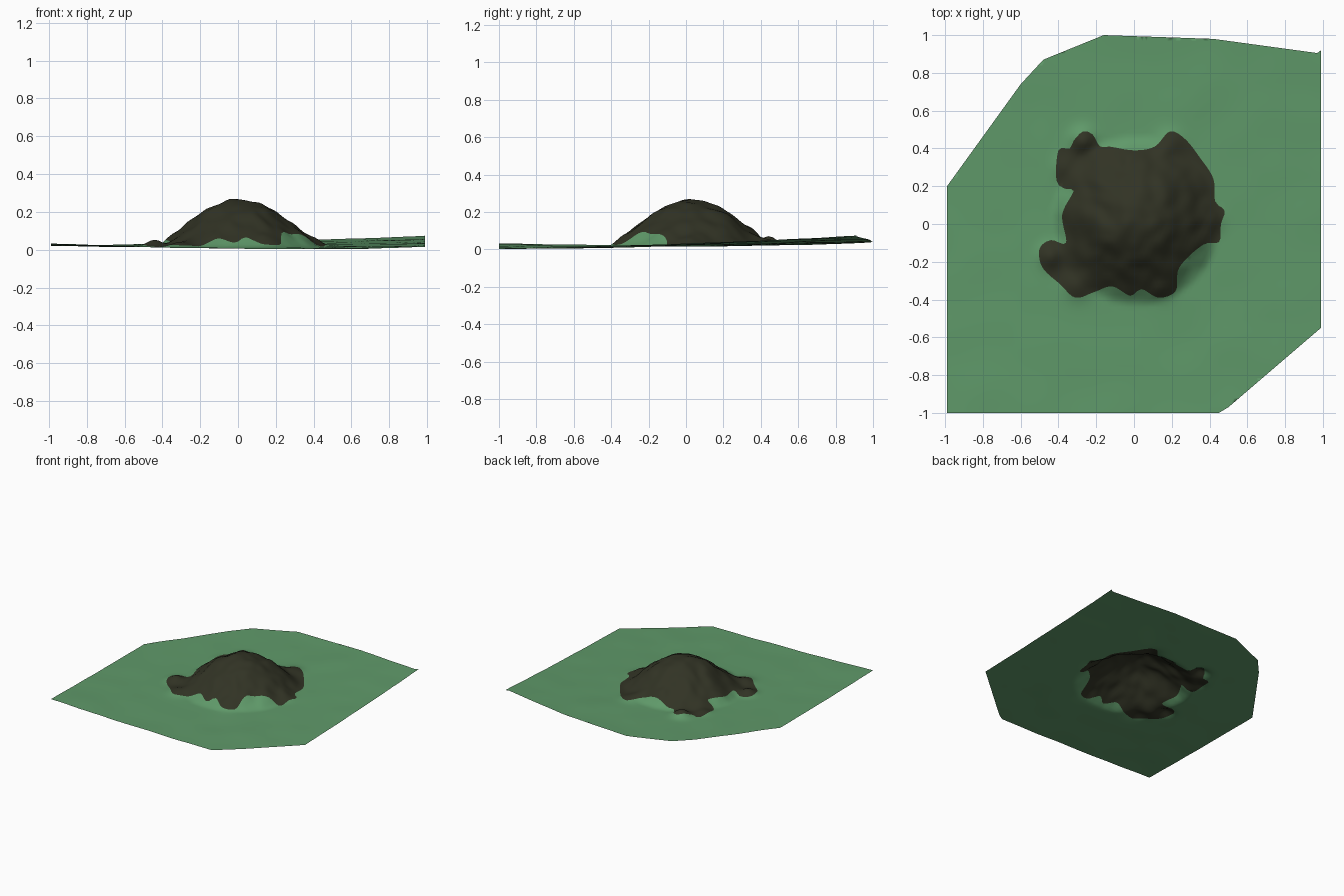
import bpy, math
from mathutils import Vector, noise
from mathutils.geometry import delaunay_2d_cdt

if "Cube" in bpy.data.objects:
    bpy.data.objects.remove(bpy.data.objects["Cube"])

STEP = 0.022

# Outline of the ground sheet and of the soil heap, seen from above
SHEET = [(-.99, -1), (.45, -1), (.5, -.97), (.99, -.55), (.99, .92), (.97, .905),
         (.42, .98), (-.16, 1), (-.48, .87), (-.6, .74), (-.99, .2)]
HEAP = [(.46, 0), (.48, .07), (.43, .12), (.42, .24), (.35, .35), (.27, .45), (.19, .49),
        (.11, .41), (0, .39), (-.13, .41), (-.18, .41), (-.22, .475), (-.27, .49),
        (-.32, .44), (-.34, .4), (-.4, .39), (-.41, .23), (-.36, .185), (-.32, .175),
        (-.38, .05), (-.36, -.1), (-.44, -.085), (-.5, -.13), (-.485, -.23), (-.39, -.32),
        (-.31, -.39), (-.21, -.36), (-.115, -.33), (-.02, -.38), (.04, -.345), (.13, -.39),
        (.22, -.355), (.24, -.23), (.365, -.11), (.45, -.095)]
# Small lumps around the foot of the heap: x, y, height, radius
LUMPS = [(-.27, .44, .05, .06), (.19, .42, .03, .07), (-.44, -.17, .04, .06),
         (.41, .02, .02, .06), (-.3, -.32, .03, .07), (.15, -.33, .025, .06),
         (-.36, .3, .02, .06)]


def resample(loop, curved):
    """Even points along a closed loop, straight or as a Catmull-Rom curve."""
    pts = [Vector(p) for p in loop]
    out = []
    for i, b in enumerate(pts):
        a, c, d = pts[i - 1], pts[(i + 1) % len(pts)], pts[(i + 2) % len(pts)]
        n = max(1, round((c - b).length / STEP))
        for k in range(n):
            t = k / n
            if curved:
                out.append(.5 * (2 * b + (c - a) * t + (2 * a - 5 * b + 4 * c - d) * t * t
                                 + (3 * b - a - 3 * c + d) * t ** 3))
            else:
                out.append(b.lerp(c, t))
    return out


def inside(x, y, loop):
    hit = False
    for i, b in enumerate(loop):
        a = loop[i - 1]
        if (a.y > y) != (b.y > y) and x < (b.x - a.x) * (y - a.y) / (b.y - a.y) + a.x:
            hit = not hit
    return hit


def height(x, y):
    # Gently warped ground
    z = .015 + .018 * x * y + .018 * y + .005 * x + .012 * x * x + .01 * y * y
    z += .004 * noise.noise(Vector((x * 4, y * 4, 3)))
    # Domed heap with lumps
    f = max(0, 1 - ((x - .01) ** 2 + (y - .02) ** 2) / .45 ** 2)
    z += .25 * f ** 1.5
    near = min(1, f * 2.5)
    z += near * (.022 * noise.noise(Vector((x * 7, y * 7, 1)))
                 + .012 * noise.noise(Vector((x * 15, y * 15, 5))))
    for lx, ly, h, r in LUMPS:
        z += h * math.exp(-((x - lx) ** 2 + (y - ly) ** 2) / r ** 2)
    return max(z, 0)


def make_part(name, verts, faces, color):
    used = sorted({i for f in faces for i in f})
    remap = {v: k for k, v in enumerate(used)}
    me = bpy.data.meshes.new(name)
    me.from_pydata([(verts[i].x, verts[i].y, height(*verts[i])) for i in used], [],
                   [[remap[i] for i in f] for f in faces])
    me.polygons.foreach_set("use_smooth", [True] * len(me.polygons))
    mat = bpy.data.materials.new(name + " colour")
    mat.diffuse_color = (*color, 1)
    mat.use_nodes = True
    mat.node_tree.nodes["Principled BSDF"].inputs["Base Color"].default_value = mat.diffuse_color
    me.materials.append(mat)
    bpy.context.collection.objects.link(bpy.data.objects.new(name, me))


# One triangulated skin, cut along both outlines
rim, foot = resample(SHEET, False), resample(HEAP, True)
points = rim + foot
edges = [(i, (i + 1) % len(rim)) for i in range(len(rim))]
edges += [(len(rim) + i, len(rim) + (i + 1) % len(foot)) for i in range(len(foot))]
corners = [Vector(p) for p in SHEET]
n = int(1 / STEP)
for j in range(-n, n + 1):
    for i in range(-n, n + 1):
        x, y = (i + .5 * (j % 2)) * STEP, j * STEP
        if inside(x, y, corners):
            points.append(Vector((x, y)))
verts, _, tris, *_ = delaunay_2d_cdt(points, edges, [], 0, 1e-5)

ground, heap = [], []
for t in tris:
    c = sum((verts[i] for i in t), Vector((0, 0))) / 3
    if inside(c.x, c.y, foot):
        heap.append(t)
    elif inside(c.x, c.y, corners):
        ground.append(t)

make_part("grass_sheet", verts, ground, (.115, .32, .142))
make_part("soil_heap", verts, heap, (.031, .033, .018))
